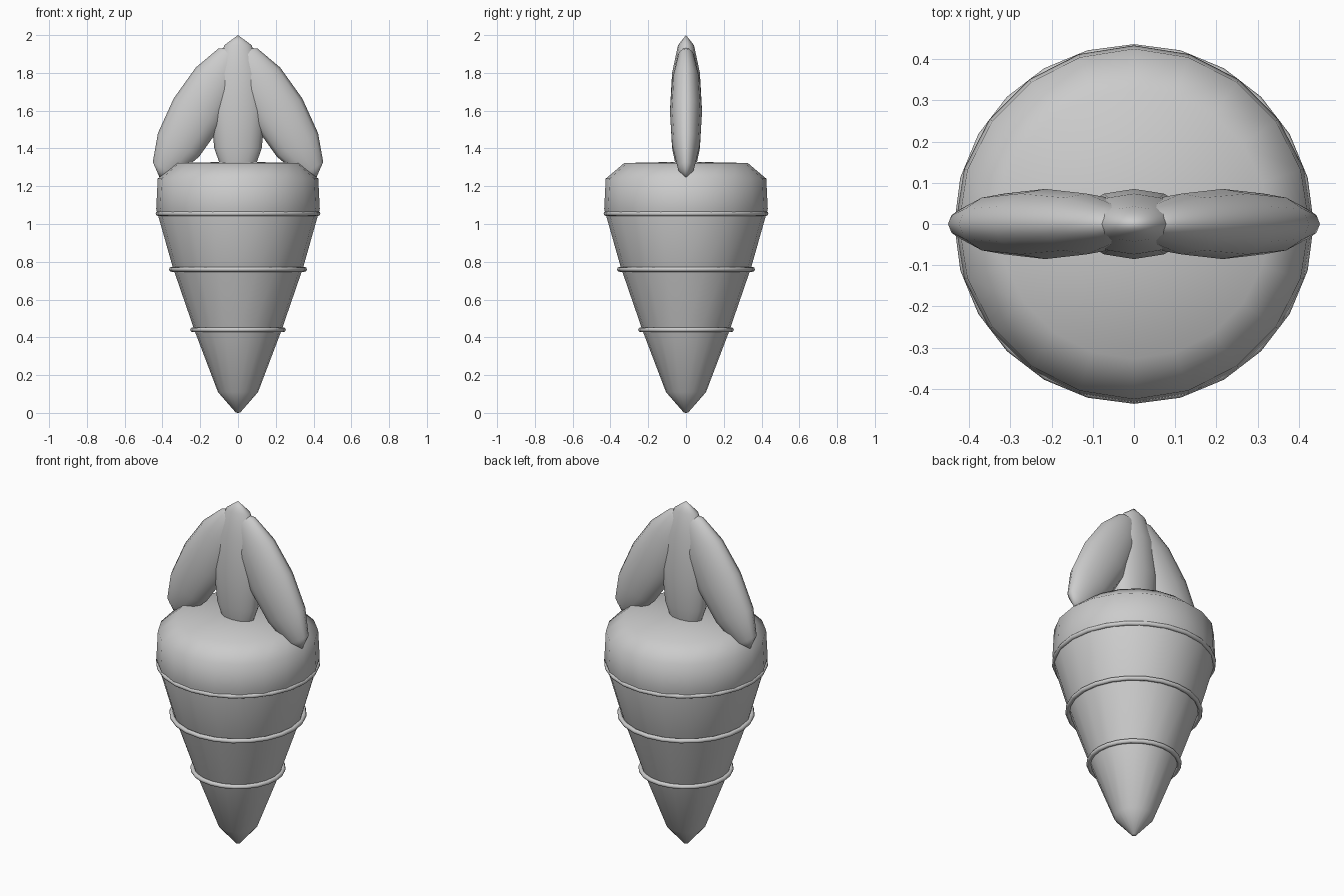
import bpy, bmesh
from math import sin, cos, pi, radians

if "Cube" in bpy.data.objects:
    bpy.data.objects.remove(bpy.data.objects["Cube"])


def shade(obj):
    for p in obj.data.polygons:
        p.use_smooth = True


def lathe(name, profile, sides):
    """Spin a (radius, height) profile around z; zero radius makes a pole."""
    bm = bmesh.new()
    rings = []
    for r, z in profile:
        n = sides if r else 1
        rings.append([bm.verts.new((r * cos(2 * pi * i / sides), r * sin(2 * pi * i / sides), z))
                      for i in range(n)])
    for a, b in zip(rings, rings[1:]):
        for i in range(sides):
            j = (i + 1) % sides
            quad = [a[i % len(a)], a[j % len(a)], b[j % len(b)], b[i % len(b)]]
            bm.faces.new(list(dict.fromkeys(quad)))
    bmesh.ops.recalc_face_normals(bm, faces=bm.faces)
    mesh = bpy.data.meshes.new(name)
    bm.to_mesh(mesh)
    bm.free()
    obj = bpy.data.objects.new(name, mesh)
    bpy.context.collection.objects.link(obj)
    shade(obj)


def leaf(name, x, z, tilt):
    bpy.ops.mesh.primitive_uv_sphere_add(segments=12, ring_count=6, radius=1, location=(x, 0, z),
                                         rotation=(0, radians(tilt), 0))
    obj = bpy.context.object
    obj.name = name
    obj.scale = (0.145, 0.085, 0.4)
    shade(obj)


# Tapered root with rounded shoulder
lathe("carrot_root", [(0, 0), (0.012, 0.002), (0.106, 0.11), (0.228, 0.43), (0.345, 0.77),
                      (0.433, 1.08), (0.425, 1.24), (0.327, 1.323), (0, 1.33)], 20)

# Growth rings around the root
for i, (r, z) in enumerate([(0.24, 0.44), (0.352, 0.76), (0.423, 1.055)]):
    bpy.ops.mesh.primitive_torus_add(major_segments=24, minor_segments=8, major_radius=r,
                                     minor_radius=0.013, location=(0, 0, z))
    bpy.context.object.name = f"growth_ring_{i + 1}"
    shade(bpy.context.object)

# Three leaves meeting at the top
leaf("centre_leaf", 0, 1.6, 0)
leaf("right_leaf", 0.215, 1.592, -30)
leaf("left_leaf", -0.215, 1.592, 30)
